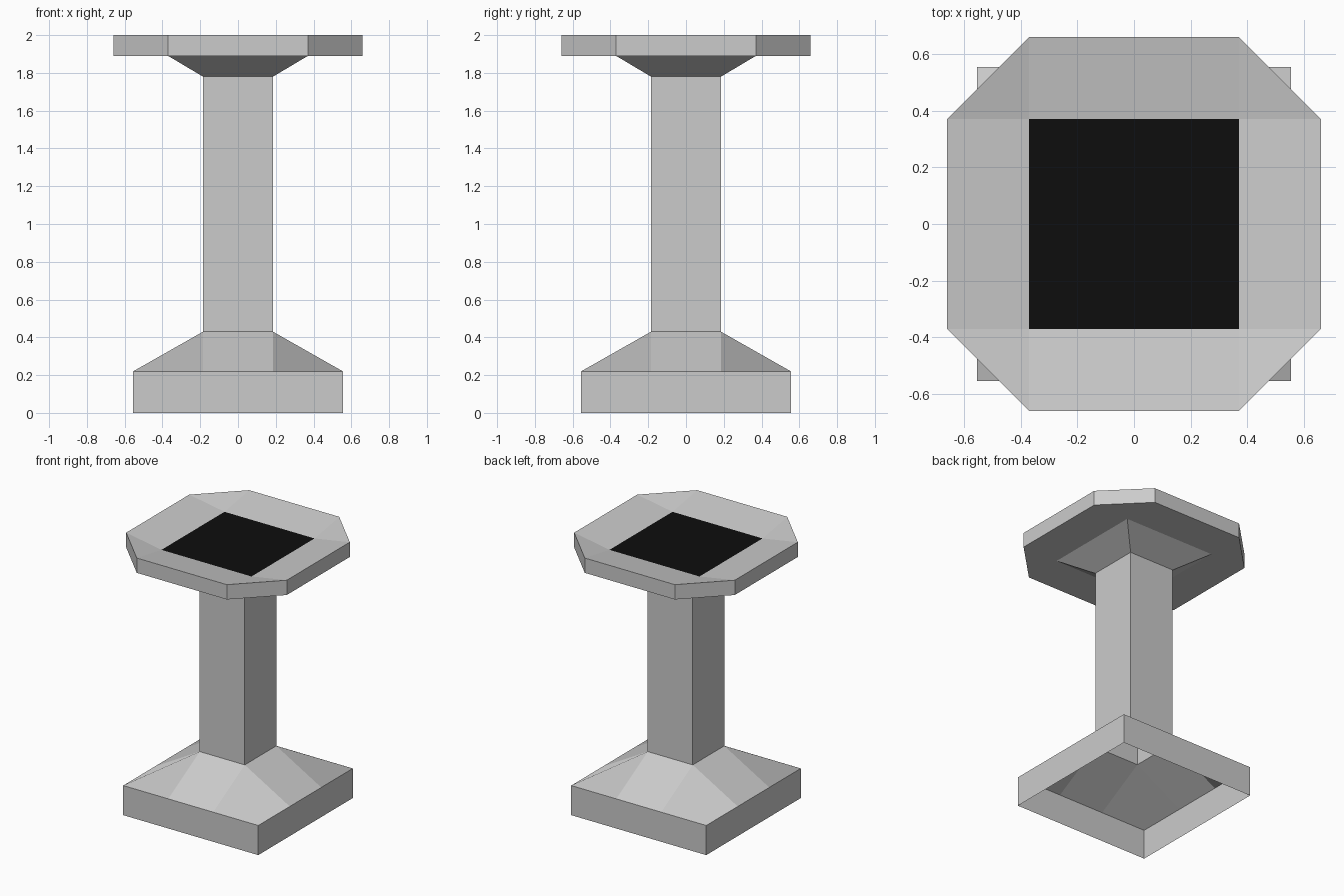
import bpy

if "Cube" in bpy.data.objects:
    bpy.data.objects.remove(bpy.data.objects["Cube"])


def material(name, value):
    m = bpy.data.materials.new(name)
    m.diffuse_color = (value, value, value, 1)
    m.use_nodes = True
    m.node_tree.nodes["Principled BSDF"].inputs["Base Color"].default_value = m.diffuse_color
    return m


STONE = material("pale grey stone", 0.6)
BLACK = material("black inlay", 0.004)


def add_part(name, faces, mat):
    """Make an object from faces given as point lists, sharing equal points."""
    index, polys = {}, []
    for face in faces:
        polys.append([index.setdefault(p, len(index)) for p in face])
    mesh = bpy.data.meshes.new(name)
    mesh.from_pydata(list(index), [], polys)
    mesh.materials.append(mat)
    mesh.update()
    obj = bpy.data.objects.new(name, mesh)
    bpy.context.collection.objects.link(obj)
    return obj


def spin(points):
    """Four quarter-turn copies of a point list, in counter-clockwise order."""
    turns = [points]
    for _ in range(3):
        turns.append([(-y, x, z) for x, y, z in turns[-1]])
    return turns


def square(r, z):
    return [p[0] for p in spin([(r, -r, z)])]


def octagon(r, c, z):
    return [p for pair in spin([(c, -r, z), (r, -c, z)]) for p in pair]


def loft(low, high):
    """Outward-facing walls between two matching rings."""
    n = len(low)
    return [[low[i], low[(i + 1) % n], high[(i + 1) % n], high[i]]
            for i in range(n)]


def border(i, zi, o, zo, full_corner=False, down=False):
    """Border around a square: four strips plus full or chamfered corners."""
    strip = [(-i, -o, zo), (i, -o, zo), (i, -i, zi), (-i, -i, zi)]
    corner = [(i, -i, zi), (i, -o, zo), (o, -i, zo)]
    if full_corner:
        corner.insert(2, (o, -o, zo))
    faces = spin(strip) + spin(corner)
    return [f[::-1] for f in faces] if down else faces


# Sizes
BASE, POST, PANEL, RIM = 0.555, 0.185, 0.37, 0.66

# Hollow base, open underneath, with a sloping skirt up to the post
add_part("base_walls", loft(square(BASE, 0), square(BASE, 0.22)), STONE)
add_part("base_skirt", border(POST, 0.43, BASE, 0.22, full_corner=True), STONE)

# Hollow square post and the flare under the tray
add_part("post", loft(square(POST, 0.43), square(POST, 1.78)), STONE)
add_part("post_flare", loft(square(POST, 1.78), square(PANEL, 1.89)), STONE)

# Eight-sided tray: flat underside, upright rim and dished top
add_part("tray_underside", border(PANEL, 1.89, RIM, 1.89, down=True), STONE)
add_part("tray_rim", loft(octagon(RIM, PANEL, 1.89), octagon(RIM, PANEL, 2.0)), STONE)
add_part("tray_dish", border(PANEL, 1.95, RIM, 2.0), STONE)

# Sunken black panel
add_part("tray_panel", [square(PANEL, 1.95)], BLACK)
